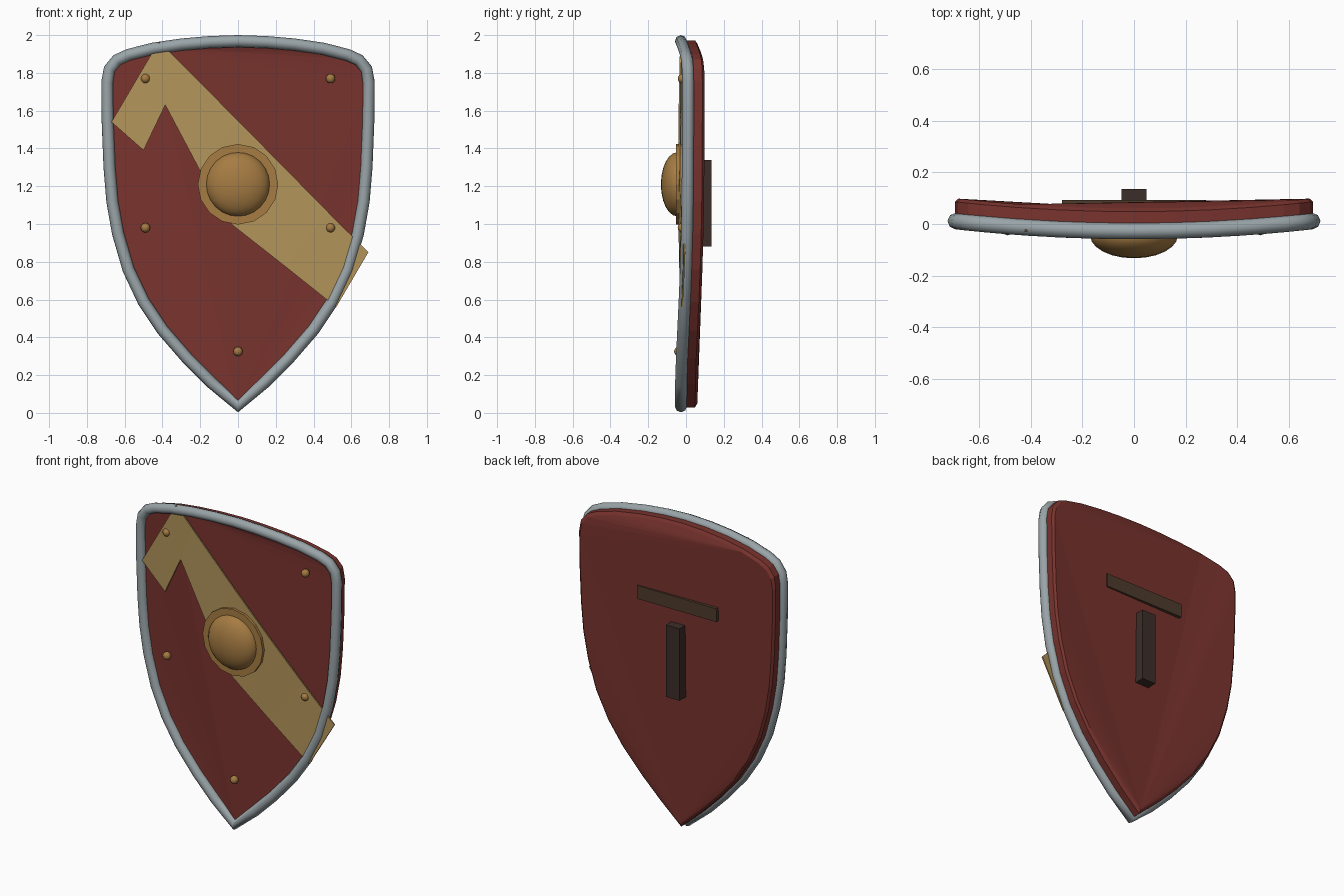
import bpy, bmesh, math

if "Cube" in bpy.data.objects:
    bpy.data.objects.remove(bpy.data.objects["Cube"])

def mat(name, c):
    m = bpy.data.materials.new(name)
    m.diffuse_color = (*c, 1)
    m.use_nodes = True
    m.node_tree.nodes["Principled BSDF"].inputs["Base Color"].default_value = m.diffuse_color
    return m

RED = mat("red_paint", (0.19, 0.033, 0.027))
TAN = mat("tan_paint", (0.45, 0.30, 0.105))
BRASS = mat("brass", (0.38, 0.20, 0.055))
STEEL = mat("steel", (0.32, 0.37, 0.39))
LEATHER = mat("leather", (0.075, 0.043, 0.025))
WOOD = mat("dark_wood", (0.045, 0.027, 0.022))

def mesh_object(name, verts, faces, material):
    me = bpy.data.meshes.new(name)
    me.from_pydata(verts, [], faces)
    bm = bmesh.new()
    bm.from_mesh(me)
    bmesh.ops.recalc_face_normals(bm, faces=bm.faces)
    bm.to_mesh(me)
    bm.free()
    ob = bpy.data.objects.new(name, me)
    bpy.context.collection.objects.link(ob)
    me.materials.append(material)
    return ob

def finish(name, material, smooth=False):
    ob = bpy.context.object
    ob.name = name
    ob.data.materials.append(material)
    if smooth:
        bpy.ops.object.shade_smooth_by_angle(angle=math.radians(40))
    return ob

def box(name, lo, hi, material):
    bpy.ops.mesh.primitive_cube_add(size=1, location=[(a + b) / 2 for a, b in zip(lo, hi)])
    bpy.context.object.scale = [b - a for a, b in zip(lo, hi)]
    return finish(name, material)

def bow(x):
    return 0.08 * x * x

# Shield outline: right half from tip to top centre, then mirrored
half = [(0, .035), (.14, .16), (.27, .29), (.40, .44), (.50, .59), (.58, .76),
        (.635, .95), (.665, 1.12), (.68, 1.3), (.69, 1.55), (.692, 1.75),
        (.68, 1.82), (.64, 1.868), (.58, 1.895), (.45, 1.928), (.3, 1.95),
        (.15, 1.963), (0, 1.968)]
outline = half + [(-x, z) for x, z in half[-2:0:-1]]
n = len(outline)

# Body: bowed board, large flat facets, small chamfer at the back edge
def ring(y, s):
    return [(x * s, y + bow(x), 1.1 + (z - 1.1) * s) for x, z in outline]

verts = ring(-.03, 1.005) + ring(.048, 1.005) + ring(.06, .985)
faces = []
for k in (0, n):
    for i in range(n):
        j = (i + 1) % n
        faces.append((k + i, k + j, k + n + j, k + n + i))
B = 10                  # upper right shoulder
A = n - 14              # upper left corner of the top edge
for k in (0, 2 * n):
    faces += [(k, k + i, k + i + 1) for i in range(1, B)]
    faces.append((k, k + B, k + A))
    faces += [(k + A, k + i, k + i + 1) for i in range(B, A - 1)]
    faces += [(k, k + i, k + i + 1) for i in range(A, n - 1)]
mesh_object("shield_body", verts, faces, RED)

# Rim: round tube along the outline
cu = bpy.data.curves.new("rim", 'CURVE')
cu.dimensions = '3D'
cu.bevel_depth = .032
cu.bevel_resolution = 2
sp = cu.splines.new('POLY')
sp.points.add(n - 1)
for p, (x, z) in zip(sp.points, outline):
    p.co = (x, -.027 + bow(x), z, 1)
sp.use_cyclic_u = True
sp.use_smooth = True
rim = bpy.data.objects.new("rim", cu)
bpy.context.collection.objects.link(rim)
cu.materials.append(STEEL)

# Diagonal painted band, in lower / upper pairs
pairs = [((-.67, 1.54), (-.42, 1.965)), ((-.5, 1.39), (-.40, 1.95)),
         ((-.385, 1.63), (-.3, 1.85)), ((-.2, 1.28), (0, 1.547)),
         ((-.03, .995), (.25, 1.294)), ((.25, .775), (.48, 1.06)),
         ((.52, .56), (.69, .85))]
verts, faces = [], []
for pair in pairs:
    for x, z in pair:
        y = -.040 + .06 * x * x
        verts += [(x, y, z), (x, y + .008, z)]
for i in range(len(pairs) - 1):
    a, b = 4 * i, 4 * i + 4
    faces += [(a, b, b + 2, a + 2), (a + 1, a + 3, b + 3, b + 1),
              (a, a + 1, b + 1, b), (a + 2, b + 2, b + 3, a + 3)]
e = 4 * (len(pairs) - 1)
faces += [(0, 2, 3, 1), (e, e + 1, e + 3, e + 2)]
mesh_object("diagonal_band", verts, faces, TAN)

# Boss: low-sided collar and dome
bpy.ops.mesh.primitive_cylinder_add(vertices=16, radius=.213, depth=.055,
                                    location=(0, -.0265, 1.21), rotation=(math.pi / 2, 0, 0))
finish("boss_collar", BRASS)
bpy.ops.mesh.primitive_uv_sphere_add(segments=24, ring_count=12, radius=1,
                                     location=(0, -.045, 1.21))
bpy.context.object.scale = (.17, .088, .17)
finish("boss_dome", BRASS, True)

# Rivets
for x, z in [(-.49, 1.77), (.49, 1.77), (-.49, .98), (.49, .98), (0, .325)]:
    bpy.ops.mesh.primitive_uv_sphere_add(segments=12, ring_count=8, radius=.025,
                                         location=(x, -.038 + bow(x), z))
    finish("rivet", BRASS, True)

# Arm strap and hand grip on the back
box("arm_strap", (-.28, .06, 1.43), (.28, .094, 1.515), LEATHER)
box("hand_grip", (-.048, .05, .88), (.048, .135, 1.34), WOOD)
